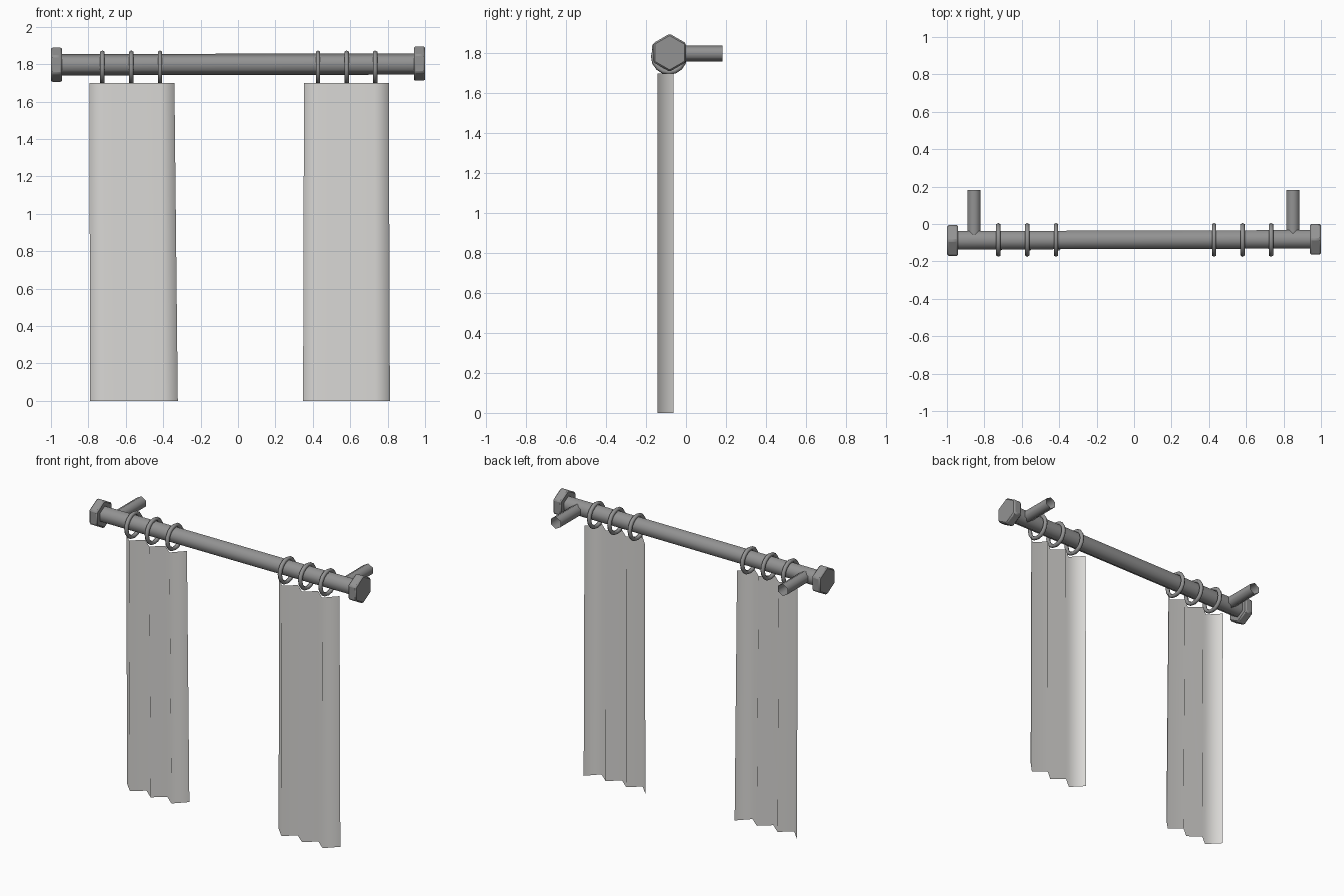
import bpy, bmesh, math
from mathutils import Vector

if "Cube" in bpy.data.objects:
    bpy.data.objects.remove(bpy.data.objects["Cube"])

def mat(name, col):
    m = bpy.data.materials.new(name)
    m.diffuse_color = (*col, 1)
    m.use_nodes = True
    m.node_tree.nodes["Principled BSDF"].inputs["Base Color"].default_value = m.diffuse_color
    return m

METAL = mat("grey_metal", (0.29, 0.29, 0.29))
CLOTH = mat("pale_cloth", (0.70, 0.69, 0.67))
ROD_Y, ROD_Z = -0.085, 1.80

def finish(ob, material, angle=None):
    ob.data.materials.append(material)
    bpy.ops.object.select_all(action='DESELECT')
    ob.select_set(True)
    bpy.context.view_layer.objects.active = ob
    if angle:
        bpy.ops.object.shade_smooth_by_angle(angle=math.radians(angle))
    return ob

def hex_bar(name, a, b, r, cap='NGON', angle=65):
    """Six-sided bar from a to b with a corner pointing up."""
    a, b = Vector(a), Vector(b)
    d = b - a
    bpy.ops.mesh.primitive_cylinder_add(vertices=6, radius=r, depth=d.length, end_fill_type=cap)
    ob = bpy.context.object
    ob.name = name
    # local Y (a hexagon corner) becomes world up
    z = d.normalized()
    x = Vector((0, 0, 1)).cross(z).normalized()
    y = z.cross(x)
    mw = ob.matrix_world.copy()
    for i, v in enumerate((x, y, z, (a + b) / 2)):
        for k in range(3):
            mw[k][i] = v[k]
    ob.data.transform(mw)
    return finish(ob, METAL, angle)

def curtain(name, top, bottom):
    """Single zigzag sheet with three pleats; top/bottom are x ranges."""
    ys = (-0.062, -0.142, -0.077, -0.142, -0.077, -0.142, -0.062)
    bm = bmesh.new()
    rows = []
    for (x0, x1), z in ((bottom, 0.0), (top, 1.70)):
        rows.append([bm.verts.new((x0 + (x1 - x0) * i / 6, y, z)) for i, y in enumerate(ys)])
    for i in range(6):
        bm.faces.new((rows[0][i], rows[0][i + 1], rows[1][i + 1], rows[1][i]))
    for f in bm.faces:
        f.smooth = True
    me = bpy.data.meshes.new(name)
    bm.to_mesh(me)
    bm.free()
    ob = bpy.data.objects.new(name, me)
    bpy.context.collection.objects.link(ob)
    finish(ob, CLOTH)

# rod
hex_bar("rod", (-0.95, ROD_Y - 0.002, ROD_Z - 0.003), (0.95, ROD_Y + 0.003, ROD_Z + 0.001), 0.057)

# end caps and wall brackets
for side, s, bx in (("left", -1, -0.855), ("right", 1, 0.85)):
    y, z = ROD_Y + 0.003 * s, ROD_Z + 0.003 * s
    cap = hex_bar(side + "_finial", (0.94 * s, y, z), (s, y, z), 0.095, angle=40)
    bev = cap.modifiers.new("soft_edges", 'BEVEL')
    bev.width = 0.008
    bev.segments = 1
    hex_bar(side + "_bracket", (bx, -0.06, ROD_Z), (bx, 0.183, ROD_Z), 0.04, cap='NOTHING')

# curtain rings
for i, x in enumerate((-0.725, -0.571, -0.417, 0.428, 0.581, 0.733)):
    bpy.ops.mesh.primitive_torus_add(location=(x, ROD_Y, 1.783), rotation=(0, math.pi / 2, 0),
                                     major_segments=16, minor_segments=6,
                                     major_radius=0.077, minor_radius=0.0135)
    ob = bpy.context.object
    ob.name = f"ring_{i + 1}"
    finish(ob, METAL, 65)

# curtains
curtain("left_curtain", (-0.795, -0.34), (-0.79, -0.322))
curtain("right_curtain", (0.353, 0.806), (0.348, 0.812))
